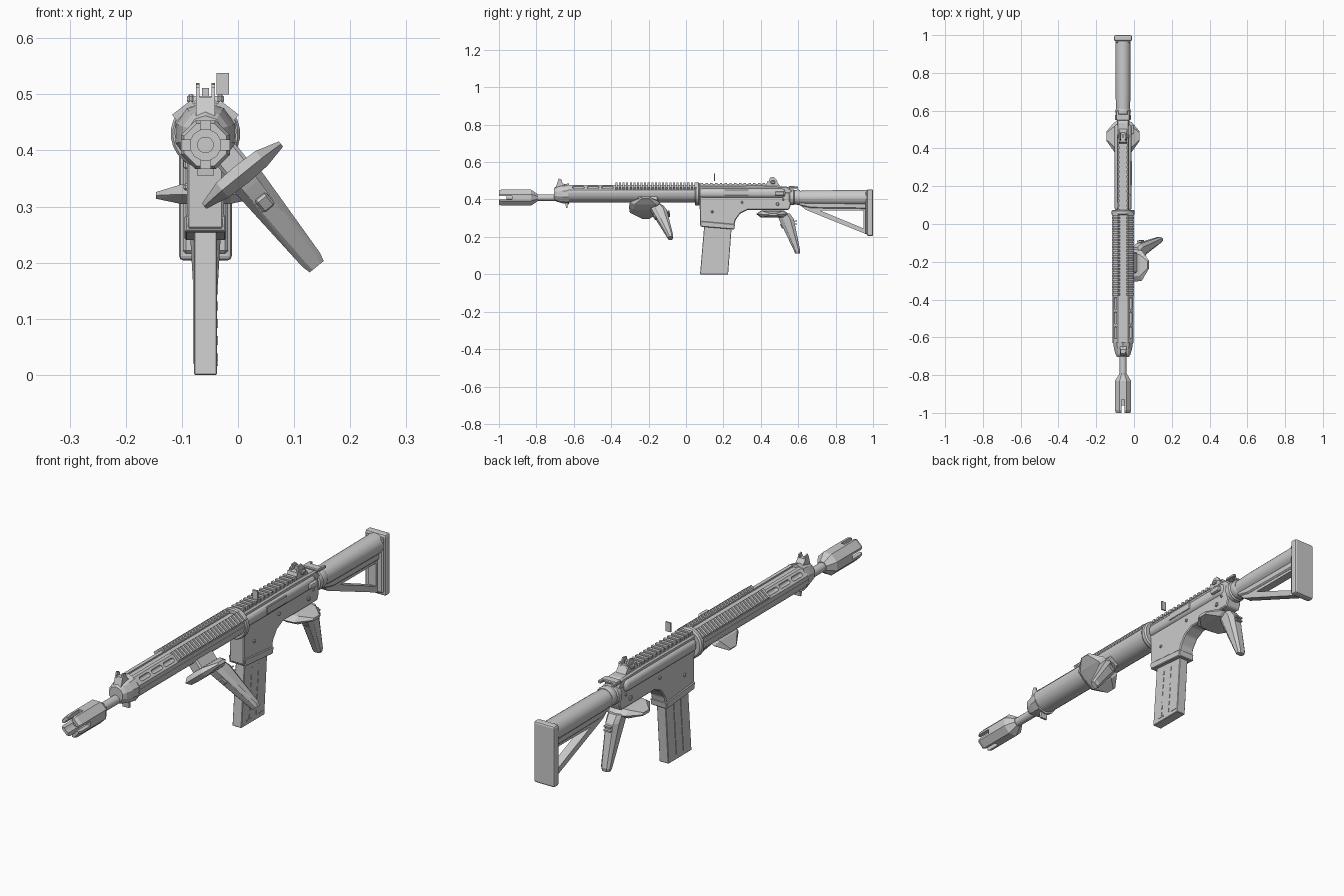
import bpy, bmesh, math
from mathutils import Matrix, Vector

if "Cube" in bpy.data.objects:
    bpy.data.objects.remove(bpy.data.objects["Cube"])

CX = -0.058  # centre line of the long body


def finish(name, bm, bevel=0.0, seg=1, smooth=False):
    bmesh.ops.recalc_face_normals(bm, faces=bm.faces)
    if bevel:
        edges = [e for e in bm.edges if e.calc_face_angle(0) > 0.3]
        bmesh.ops.bevel(bm, geom=edges, offset=bevel, segments=seg, affect='EDGES', profile=0.5)
    me = bpy.data.meshes.new(name)
    bm.to_mesh(me)
    bm.free()
    ob = bpy.data.objects.new(name, me)
    bpy.context.collection.objects.link(ob)
    if smooth:
        bpy.ops.object.select_all(action='DESELECT')
        ob.select_set(True)
        bpy.context.view_layer.objects.active = ob
        bpy.ops.object.shade_smooth_by_angle(angle=math.radians(35))
    return ob


def loft(name, rings, **kw):
    bm = bmesh.new()
    vs = [[bm.verts.new(p) for p in r] for r in rings]
    n = len(vs[0])
    for a, b in zip(vs, vs[1:]):
        for i in range(n):
            bm.faces.new((a[i], a[(i + 1) % n], b[(i + 1) % n], b[i]))
    bm.faces.new(vs[0])
    bm.faces.new(vs[-1])
    return finish(name, bm, **kw)


def lathe(name, stations, cz, seg=24, smooth=True):
    ring = lambda y, r: [(CX + r * math.cos(2 * math.pi * (i + .5) / seg), y,
                          cz + r * math.sin(2 * math.pi * (i + .5) / seg)) for i in range(seg)]
    return loft(name, [ring(y, r) for y, r in stations], smooth=smooth)


def prism(name, yz, width, cx=CX, **kw):
    return loft(name, [[(cx + s * width / 2, y, z) for y, z in yz] for s in (-1, 1)], **kw)


def box(name, c, size, rot=None, **kw):
    bm = bmesh.new()
    bmesh.ops.create_cube(bm, size=1)
    bmesh.ops.scale(bm, vec=size, verts=bm.verts)
    m = Matrix.Translation(c) @ (rot or Matrix())
    bmesh.ops.transform(bm, matrix=m, verts=bm.verts)
    return finish(name, bm, **kw)


def hull(name, pts, m):
    bm = bmesh.new()
    for p in pts:
        bm.verts.new(m @ Vector(p))
    bmesh.ops.convex_hull(bm, input=bm.verts)
    return finish(name, bm)


def cut(ob, cutters):
    bpy.context.view_layer.objects.active = ob
    for c in cutters:
        c.hide_render = True
        md = ob.modifiers.new("cut", 'BOOLEAN')
        md.operation, md.solver, md.object = 'DIFFERENCE', 'EXACT', c
        bpy.ops.object.modifier_apply(modifier=md.name)
        bpy.data.objects.remove(c)


# Octagonal muzzle device with four prongs
muzzle = lathe("muzzle_device", [(-1, .041), (-.985, .047), (-.83, .047), (-.795, .022)], .41, 8, False)
cut(muzzle, [lathe("bore_cutter", [(-1.05, .028), (-.9, .028)], .41, 12),
             box("slot_cutter_h", (CX, -.98, .41), (.2, .1, .018)),
             box("slot_cutter_v", (CX, -.98, .41), (.018, .1, .2))])
lathe("muzzle_core", [(-.96, .015), (-.85, .015)], .41, 12)
lathe("barrel", [(-.82, .018), (-.66, .018)], .41, 16)

# Front collar with sight
lathe("front_collar", [(-.705, .032), (-.69, .042), (-.66, .05), (-.625, .056)], .43, 10, False)
prism("front_sight_base", [(-.70, .455), (-.685, .495), (-.665, .495), (-.64, .47)], .034)
for s in (-1, 1):
    prism("front_sight_ear", [(-.69, .485), (-.68, .512), (-.665, .507), (-.66, .485)], .006, CX + s * .014)
prism("front_lug", [(-.645, .39), (-.642, .355), (-.634, .355), (-.63, .39)], .03)

# Handguard: angled top with vents, round underside
upper = [(.055, .437), (.053, .452), (.027, .478), (.012, .478), (.012, .472)]
upper += [(-x, z) for x, z in reversed(upper)]
hg = loft("handguard_upper", [[(CX + x, y, z) for x, z in upper] for y in (-.63, .06)])
vents = []
for s in (-1, 1):
    rot = Matrix.Rotation(s * math.radians(45), 4, 'Y')
    for y in (-.575, -.497, -.42):
        vents.append(box("vent_cutter", (CX + s * .040, y, .465), (.018, .064, .022), rot, bevel=.0085, seg=3))
cut(hg, vents)
under = [(.056 * math.cos(a), .437 + .053 * math.sin(a)) for a in
         [math.pi + math.pi * i / 12 for i in range(13)]]
loft("handguard_lower", [[(CX + x, y, z) for x, z in under] for y in (-.63, .06)], smooth=True)
for s in (-1, 1):
    rot = Matrix.Rotation(s * math.radians(38), 4, 'Y')
    for i in range(23):
        box("handguard_rib", (CX + s * .036, -.372 + i * .0192, .468), (.042, .011, .022), rot)
lathe("receiver_ring", [(.048, .058), (.053, .062), (.068, .062), (.074, .056)], .43, 24)

# Receiver: lower profile, upper body, side bulges
prism("receiver_lower", [(.072, .44), (.075, .26), (.255, .245), (.265, .29), (.29, .325), (.33, .345),
                         (.55, .345), (.56, .37), (.56, .44)], .066, bevel=.004)
prism("magwell_lip", [(.075, .285), (.078, .255), (.258, .24), (.262, .268)], .074, bevel=.003)
prism("receiver_upper", [(.065, .40), (.065, .472), (.40, .474), (.54, .47), (.57, .445), (.57, .40)],
      .064, bevel=.006)
box("receiver_bulge", (CX, .30, .434), (.09, .465, .05), bevel=.02, seg=4, smooth=True)
box("top_rail", (CX, .25, .476), (.042, .35, .012))
for i in range(14):
    box("rail_tooth", (CX, .085 + i * .0255, .481), (.054, .013, .014))
box("ejection_cover", (CX + .043, .27, .437), (.008, .13, .03), bevel=.002)
for s in (-1, 1):
    for y, z, d in ((.14, .335, .012), (.30, .385, .012), (.49, .375, .016), (.52, .40, .010)):
        box("receiver_pin", (CX + s * .034, y, z), (.010, d, d), bevel=.003)
box("forward_knob", (CX + .046, .50, .432), (.02, .05, .022), bevel=.006, seg=2)

# Magazine with pressed marks
prism("magazine", [(.10, .29), (.075, 0), (.225, 0), (.247, .29)], .041, bevel=.002)
for y0 in (.125, .17):
    for i in range(7):
        z = .03 + i * .031
        box("magazine_dash", (CX + .0205, y0 + z * .08, z), (.004, .006, .016))
    prism("magazine_rib", [(y0, .02), (y0 + .006, .02), (y0 + .024, .24), (y0 + .018, .24)], .004, CX - .0205)
for y in (.11, .19):
    box("magazine_foot_mark", (CX + .0205, y + .015, .018), (.004, .03, .005))

# Two matching grips: one under the receiver, one angled under the handguard
def grip(name, m):
    sec = [(0, -.09, .085, -.022, .016), (.045, -.085, .075, -.02, .014),
           (.078, -.035, .035, -.013, .002), (.088, -.025, .025, -.011, .001)]
    pts = [(s * x, y, z) for x, y0, y1, z0, z1 in sec for s in (-1, 1) for y, z in
           ((y0, (z0 + z1) / 2), (y0 * .7, z0), (y0 * .7, z1), (y1 * .7, z0), (y1 * .7, z1), (y1, (z0 + z1) / 2))]
    hull(name + "_flange", pts, m)
    pts = []
    for z, y0, y1, w in ((.0, .02, .09, .031), (-.03, .032, .112, .030), (-.20, .113, .146, .02), (-.215, .12, .143, .016)):
        d = (y1 - y0) * .25
        pts += [(s * x, y, z) for s in (-1, 1) for x, y in ((w * .55, y0), (w, y0 + d), (w, y1 - d), (w * .55, y1))]
    hull(name + "_handle", pts, m)
    tilt = Matrix.Translation((0, .05, -.067)) @ Matrix.Rotation(math.radians(28), 4, 'X')
    box(name + "_switch", m @ Vector((0, .050, -.067)), (.026, .014, .03), m.to_3x3().to_4x4() @ tilt.to_3x3().to_4x4(), bevel=.004)
    for z in (-.04, -.055):
        box(name + "_notch", m @ Vector((0, .118 - z * .1, z)), (.03, .012, .006), m.to_3x3().to_4x4())


grip("rear_grip", Matrix.Translation((CX, .465, .325)))
tilt = Matrix.Rotation(math.radians(-39), 4, 'Y')
front = Matrix.Translation((.005, -.215, .36)) @ tilt
grip("front_grip", front)
box("front_grip_mount", front @ Vector((0, .01, .03)), (.05, .11, .06), tilt, bevel=.006)

# Rear sight, charging handle and small raised plate
prism("rear_sight_base", [(.425, .47), (.435, .497), (.485, .497), (.505, .47)], .044)
for s in (-1, 1):
    prism("rear_sight_ear", [(.44, .49), (.45, .518), (.47, .52), (.485, .505), (.49, .49)], .006, CX + s * .014)
    box("rear_sight_knob", (CX + s * .026, .465, .492), (.014, .024, .018), bevel=.005)
    prism("charging_latch", [(.555, .459), (.555, .47), (.60, .47), (.60, .459)], .014, CX + s * .03, bevel=.002)
box("rear_sight_post", (CX, .465, .503), (.012, .015, .016))
box("charging_handle", (CX, .565, .465), (.07, .035, .012), bevel=.003)
box("raised_plate", (-.027, .152, .519), (.022, .006, .038))

# Shoulder stock: collar, tube, brace with opening, butt plate
lathe("stock_collar", [(.55, .038), (.555, .043), (.575, .043), (.58, .038), (.60, .042), (.61, .038)], .412, 20)
lathe("stock_tube", [(.59, .036), (.66, .039), (.975, .041)], .41, 24)
prism("stock_rail", [(.60, .385), (.605, .368), (.67, .354), (.975, .35), (.975, .385)], .046, bevel=.005)
brace = prism("stock_brace", [(.61, .37), (.64, .345), (.975, .21), (.975, .37)], .034)
cut(brace, [prism("brace_cutter", [(.72, .34), (.95, .245), (.95, .34)], .2)])
box("butt_plate", (CX, .984, .329), (.094, .032, .25), bevel=.008, seg=2)
box("butt_rim", (CX, .966, .329), (.08, .014, .225), bevel=.005)
